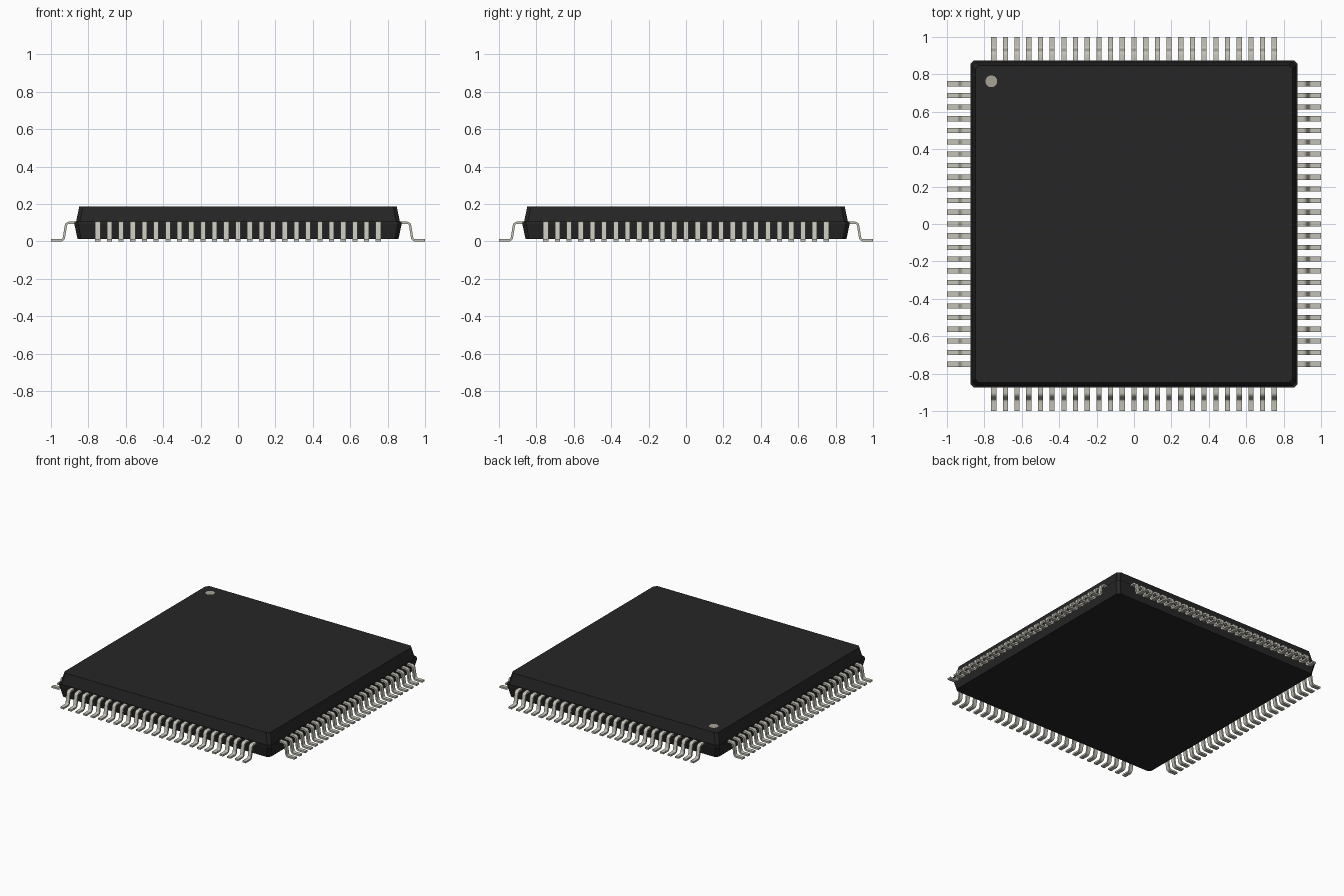
import bpy, bmesh, math
from mathutils import Vector

if "Cube" in bpy.data.objects:
    bpy.data.objects.remove(bpy.data.objects["Cube"])

PITCH, PINS = 0.0625, 25
LEAD_W, LEAD_T = 0.0275, 0.0125


def material(name, rgb):
    m = bpy.data.materials.new(name)
    m.diffuse_color = (*rgb, 1)
    m.use_nodes = True
    m.node_tree.nodes["Principled BSDF"].inputs["Base Color"].default_value = m.diffuse_color
    return m


def add_object(name, bm, mat):
    bmesh.ops.recalc_face_normals(bm, faces=bm.faces)
    mesh = bpy.data.meshes.new(name)
    bm.to_mesh(mesh)
    bm.free()
    mesh.materials.append(mat)
    ob = bpy.data.objects.new(name, mesh)
    bpy.context.collection.objects.link(ob)
    return ob


black = material("black_plastic", (0.019, 0.019, 0.019))
metal = material("tinned_metal", (0.55, 0.54, 0.47))
mark = material("marker_grey", (0.40, 0.37, 0.30))

# Moulded body: stacked square sections with chamfered corners
def section(bm, h, z, c=0.02):
    pts = [(h, h - c), (h - c, h), (c - h, h), (-h, h - c),
           (-h, c - h), (c - h, -h), (h - c, -h), (h, c - h)]
    return [bm.verts.new((x, y, z)) for x, y in pts]


bm = bmesh.new()
rings = [section(bm, h, z) for h, z in
         [(0.8577, 0.0125), (0.875, 0.0938), (0.875, 0.1063),
          (0.8656, 0.1063), (0.8484, 0.1875)]]
for a, b in zip(rings, rings[1:]):
    for i in range(8):
        j = (i + 1) % 8
        bm.faces.new((a[i], a[j], b[j], b[i]))
bm.faces.new(rings[0])
bm.faces.new(rings[-1])
add_object("body", bm, black)

# Pin one marker dot
bm = bmesh.new()
bmesh.ops.create_circle(bm, cap_ends=True, segments=32, radius=0.0315)
dot = add_object("pin_one_dot", bm, mark)
dot.location = (-0.763, 0.763, 0.1879)


# Gull-wing lead: rounded centreline, thickened into a profile
def rounded(path, r, steps=5):
    out = [path[0]]
    for p, c, n in zip(path, path[1:], path[2:]):
        u, v = (p - c).normalized(), (n - c).normalized()
        half = u.angle(v) / 2
        centre = c + (u + v).normalized() * (r / math.sin(half))
        start = (c + u * (r / math.tan(half)) - centre).normalized()
        end = (c + v * (r / math.tan(half)) - centre).normalized()
        for k in range(steps + 1):
            out.append(centre + start.slerp(end, k / steps) * r)
    return out + [path[-1]]


t = LEAD_T / 2
line = rounded([Vector(p) for p in
                [(1.0, t), (0.933, t), (0.918, 0.1), (0.855, 0.1)]], 0.0185)
upper, lower = [], []
for i, p in enumerate(line):
    d = (line[min(i + 1, len(line) - 1)] - line[max(i - 1, 0)]).normalized()
    n = Vector((d.y, -d.x)) * t
    upper.append(p + n)
    lower.append(p - n)

# One row of leads, shared by all four sides
bm = bmesh.new()
for k in range(PINS):
    y0 = (k - (PINS - 1) / 2) * PITCH - LEAD_W / 2
    rows = [[bm.verts.new((p.x, y, p.y)) for p in side]
            for side, y in ((upper, y0), (upper, y0 + LEAD_W),
                            (lower, y0 + LEAD_W), (lower, y0))]
    for a, b in zip(rows, rows[1:] + rows[:1]):
        for i in range(len(line) - 1):
            bm.faces.new((a[i], a[i + 1], b[i + 1], b[i]))
    for i in (0, -1):
        bm.faces.new([r[i] for r in rows])
right = add_object("leads_right", bm, metal)
bpy.ops.object.select_all(action='DESELECT')
right.select_set(True)
bpy.context.view_layer.objects.active = right
bpy.ops.object.shade_smooth_by_angle(angle=math.radians(35))
for i, name in enumerate(("leads_back", "leads_left", "leads_front"), 1):
    ob = right.copy()
    ob.name = name
    ob.rotation_euler.z = i * math.pi / 2
    bpy.context.collection.objects.link(ob)
